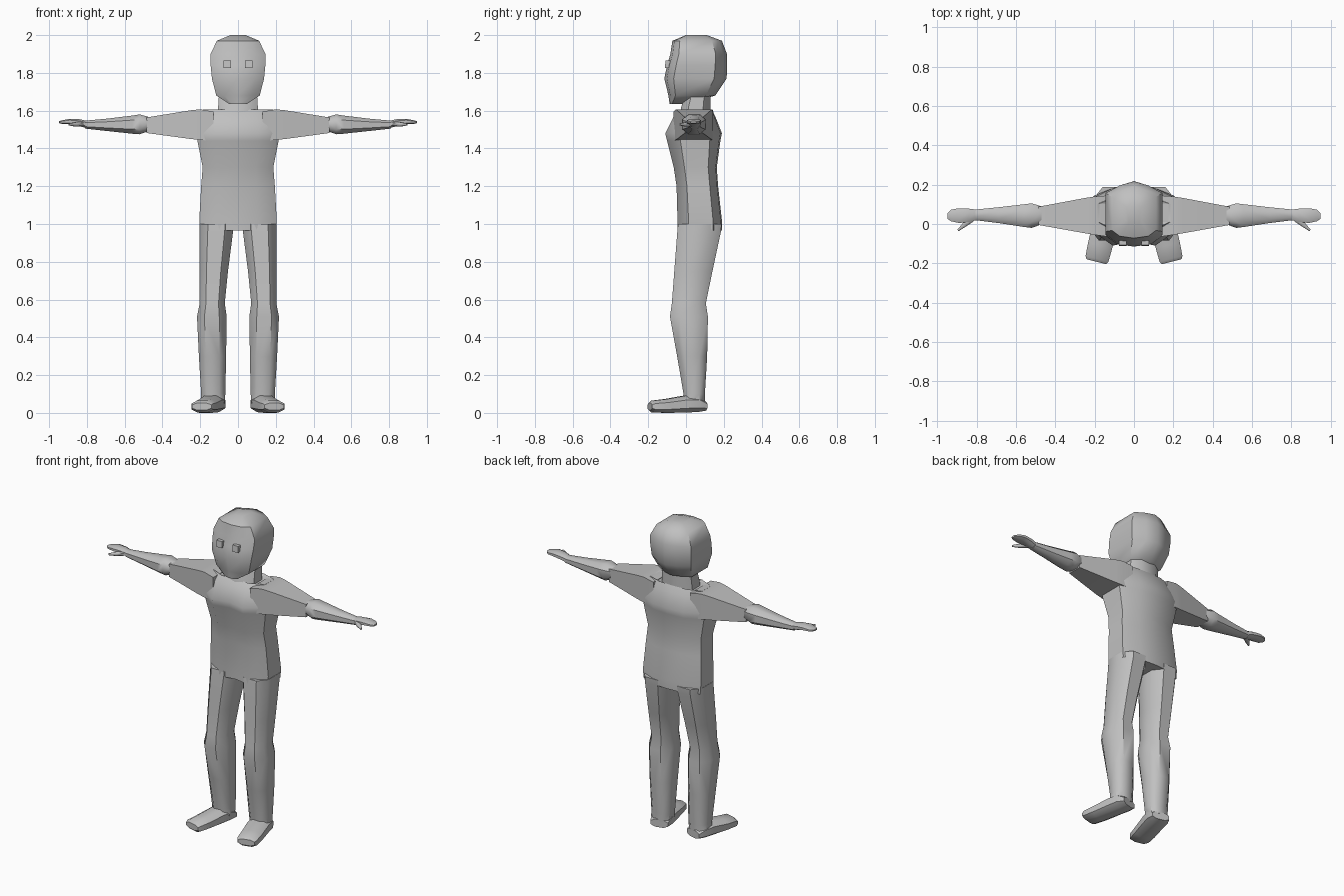
import bpy, bmesh, math
from mathutils import Vector

grey = bpy.data.materials.new("plain grey")
grey.diffuse_color = (0.53, 0.53, 0.53, 1)

# Cross-sections in a -1..1 square
BOX = [(-1, -1), (1, -1), (1, 1), (-1, 1)]
ROUND = [(-.5, -1), (.5, -1), (1, -.5), (1, .5), (.5, 1), (-.5, 1), (-1, .5), (-1, -.5)]
HEAD = [(0, -1), (.65, -.92), (1, -.7), (1, .6), (.5, .86), (0, 1),
        (-.5, .86), (-1, .6), (-1, -.7), (-.65, -.92)]
TORSO = [(0, -.85), (.5, -1), (1, -.5), (1, .6), (.5, .95), (0, 1),
         (-.5, .95), (-1, .6), (-1, -.5), (-.5, -1)]


def on_z(t, a, b):
    return Vector((a, b, t))


def on_x(t, a, b):
    return Vector((t, a, b))


def on_foot(t, a, b):
    # runs from heel to toe, turned outwards
    return Vector((.122 + .245 * t + .97 * a, .085 - .97 * t + .245 * a, b))


def on_thumb(t, a, b):
    # leaves the palm forwards and outwards
    return Vector((.835 + .75 * t + .66 * a, .02 - .66 * t + .75 * a, b))


def loft(name, profile, place, rings, mirror=False, angle=48):
    """Skin rings given as (position, a_min, a_max, b_min, b_max)."""
    bm = bmesh.new()
    loops = []
    for t, a0, a1, b0, b1 in rings:
        loops.append([bm.verts.new(place(t, (a0 + a1) / 2 + u * (a1 - a0) / 2,
                                         (b0 + b1) / 2 + v * (b1 - b0) / 2))
                      for u, v in profile])
    n = len(profile)
    for lo, hi in zip(loops, loops[1:]):
        for i in range(n):
            j = (i + 1) % n
            bm.faces.new((lo[i], lo[j], hi[j], hi[i]))
    bm.faces.new(loops[0][::-1])
    bm.faces.new(loops[-1])
    bmesh.ops.recalc_face_normals(bm, faces=bm.faces)
    me = bpy.data.meshes.new(name)
    bm.to_mesh(me)
    bm.free()
    me.materials.append(grey)
    me.shade_smooth()
    me.set_sharp_from_angle(angle=math.radians(angle))
    ob = bpy.data.objects.new(name, me)
    bpy.context.collection.objects.link(ob)
    if mirror:
        ob.modifiers.new("mirror", 'MIRROR').use_axis[0] = True
    return ob


# Head, neck and torso
loft("head", HEAD, on_z, [
    (1.635, -.045, .045, -.087, .0), (1.68, -.115, .115, -.093, .155),
    (1.77, -.138, .138, -.115, .215), (1.84, -.145, .145, -.1, .218),
    (1.9, -.145, .145, -.083, .217), (1.97, -.112, .112, -.072, .19),
    (2.0, -.04, .04, 0, .11)])
loft("neck", ROUND, on_z, [
    (1.55, -.11, .11, -.04, .13), (1.62, -.105, .105, -.025, .13),
    (1.7, -.1, .1, 0, .13)])
loft("torso", TORSO, on_z, [
    (.965, -.2, .2, -.045, .19), (1.02, -.205, .205, -.045, .19),
    (1.2, -.195, .195, -.05, .17), (1.3, -.187, .187, -.065, .163),
    (1.44, -.215, .215, -.1, .182), (1.48, -.215, .215, -.11, .19),
    (1.57, -.2, .2, -.065, .155), (1.605, -.185, .185, -.03, .135),
    (1.585, -.1, .1, -.02, .12)])

# Eyes
loft("eyes", BOX, on_z, [
    (1.825, .037, .077, -.112, -.07), (1.865, .037, .077, -.108, -.07)], True)

# Arms
loft("upper_arm", BOX, on_x, [
    (.13, -.065, .145, 1.44, 1.595), (.2, -.055, .14, 1.445, 1.607),
    (.25, -.047, .132, 1.45, 1.602), (.485, -.005, .088, 1.482, 1.564)], True)
loft("forearm", ROUND, on_x, [
    (.465, 0, .088, 1.495, 1.565), (.52, -.02, .105, 1.475, 1.58),
    (.56, -.015, .1, 1.478, 1.574), (.69, .005, .085, 1.492, 1.558),
    (.81, .02, .073, 1.505, 1.547)], True)
loft("hand", ROUND, on_x, [
    (.8, .02, .073, 1.508, 1.546), (.84, .01, .078, 1.518, 1.555),
    (.89, .005, .08, 1.528, 1.557), (.93, .014, .073, 1.53, 1.549),
    (.947, .025, .055, 1.534, 1.545)], True)
loft("thumb", ROUND, on_thumb, [
    (-.01, -.018, .018, 1.517, 1.543), (.035, -.012, .012, 1.516, 1.538),
    (.08, -.005, .005, 1.522, 1.532)], True)

# Legs
loft("leg", ROUND, on_z, [
    (.05, .072, .195, -.01, .1), (.1, .067, .195, -.013, .1),
    (.3, .063, .207, -.047, .112), (.51, .06, .217, -.085, .116),
    (.58, .07, .203, -.075, .105), (.75, .053, .205, -.062, .14),
    (.96, .026, .205, -.046, .185), (1.0, .022, .205, -.042, .188)], True)
loft("foot", ROUND, on_foot, [
    (-.015, -.052, .055, .012, .06), (.03, -.064, .068, .005, .09),
    (.09, -.064, .066, .002, .092), (.2, -.062, .064, 0, .073),
    (.27, -.06, .06, .003, .065), (.285, -.052, .052, .015, .052)], True)
